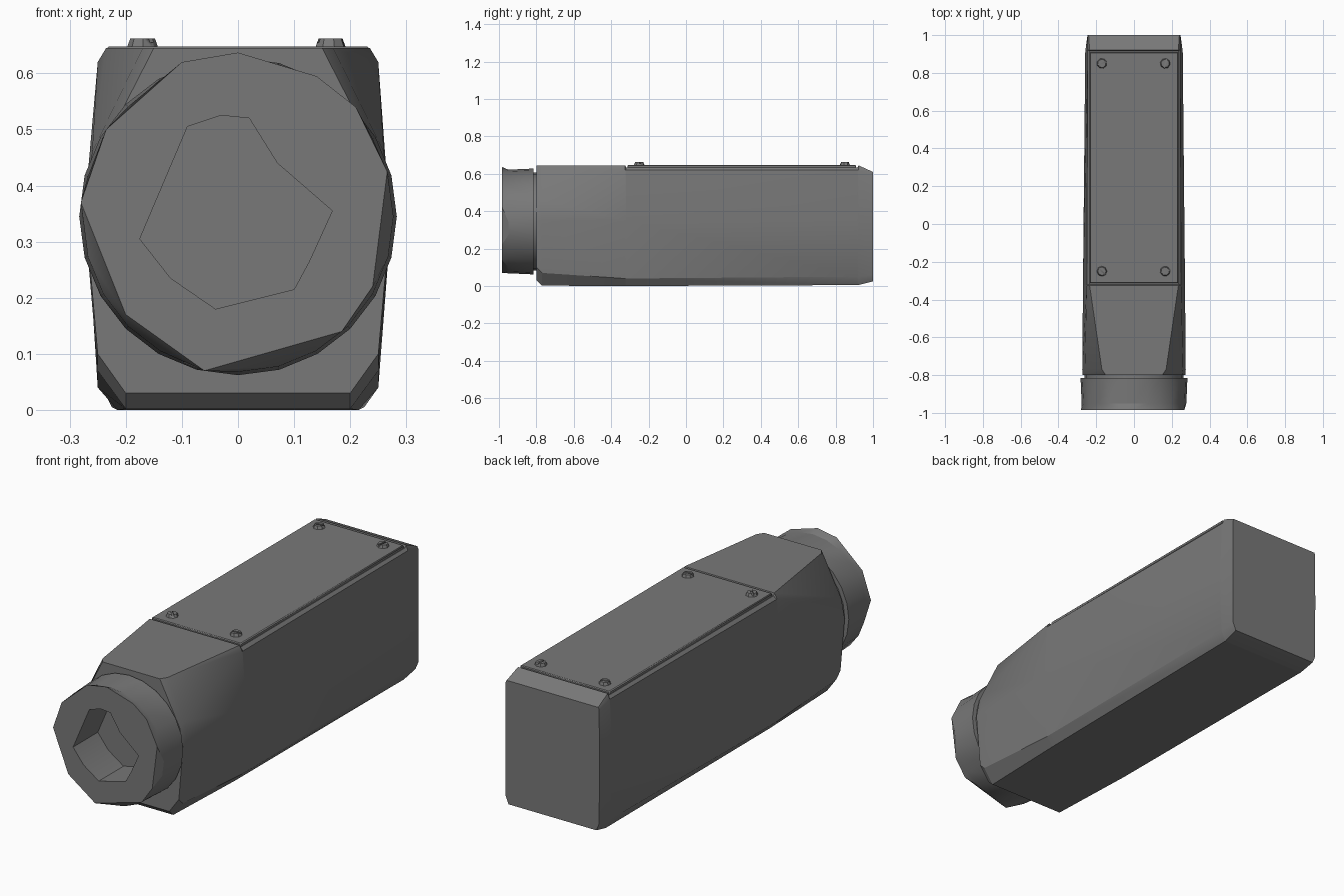
import bpy, bmesh, math
from mathutils import Matrix

cube = bpy.data.objects.get("Cube")
if cube:
    bpy.data.objects.remove(cube, do_unlink=True)

grey = bpy.data.materials.new("dark grey metal")
grey.use_nodes = True
colour = (0.19, 0.19, 0.19, 1)
grey.diffuse_color = colour
grey.node_tree.nodes["Principled BSDF"].inputs["Base Color"].default_value = colour


def finish(name, bm, angle=25):
    bmesh.ops.recalc_face_normals(bm, faces=bm.faces)
    mesh = bpy.data.meshes.new(name)
    bm.to_mesh(mesh)
    bm.free()
    mesh.materials.append(grey)
    obj = bpy.data.objects.new(name, mesh)
    bpy.context.collection.objects.link(obj)
    bpy.ops.object.select_all(action="DESELECT")
    obj.select_set(True)
    bpy.context.view_layer.objects.active = obj
    bpy.ops.object.shade_smooth_by_angle(angle=math.radians(angle))
    return obj


def closed_loft(name, rings):
    """Skin a closed shell through (y, xz points) rings, last back to first."""
    bm = bmesh.new()
    loops = []
    for y, points in rings:
        verts = [bm.verts.new((x, y, z)) for x, z in points]
        loops.append([bm.edges.new((a, b)) for a, b in zip(verts, verts[1:] + verts[:1])])
    for a, b in zip(loops, loops[1:] + loops[:1]):
        bmesh.ops.bridge_loops(bm, edges=a + b)
    return finish(name, bm)


def section(top, shoulder, middle, hip, bottom):
    """Ten-sided symmetric cross-section from its right half."""
    half = [top, shoulder, middle, hip, bottom]
    return half + [(-x, z) for x, z in reversed(half)]


def circle(radius, count=24, z=0.345):
    return [(radius * math.cos(math.tau * i / count), z + radius * math.sin(math.tau * i / count))
            for i in range(count)]


# Faceted bore outlines, front and back
front_bore = [(-.09, .505), (-.03, .525), (.02, .52), (.07, .44), (.168, .355),
              (.127, .265), (.1, .215), (-.04, .18), (-.12, .235), (-.175, .305)]
back_bore = [(-.11, .44), (-.04, .49), (.01, .49), (.07, .44), (.168, .355),
             (.13, .265), (.03, .185), (-.03, .185), (-.12, .27), (-.15, .31)]

# Body: chamfered front, bowed sides, recessed lid seat, tapered back
nose = section((.15, .645), (.255, .44), (.272, .35), (.25, .1), (.2, .03))
belly = section((.17, .645), (.26, .46), (.274, .35), (.25, .07), (.2, .002))
lid_front = section((.235, .645), (.25, .62), (.27, .35), (.25, .04), (.215, 0))
seat_front = section((.235, .633), (.25, .62), (.27, .35), (.25, .04), (.215, 0))
seat_back = section((.235, .633), (.245, .62), (.258, .35), (.247, .05), (.225, .005))
lid_back = section((.235, .645), (.245, .62), (.257, .35), (.247, .05), (.225, .005))
tail = section((.24, .61), (.245, .6), (.246, .35), (.245, .06), (.23, .025))
closed_loft("body", [(-.80, nose), (-.77, belly), (-.325, lid_front), (-.32, seat_front),
                     (.917, seat_back), (.922, lid_back), (1.0, tail),
                     (1.0, back_bore), (-.80, front_bore)])

# Neck filling the narrow gap behind the collar
closed_loft("neck", [(-.84, circle(.262)), (-.79, circle(.262)),
                     (-.79, front_bore), (-.84, front_bore)])

# Collar: round at the back, coarsely faceted at the front
collar_face = [(-.28, .37), (-.235, .5), (-.1, .62), (0, .637), (.14, .595), (.21, .54),
               (.266, .425), (.24, .22), (.185, .14), (-.06, .07), (-.2, .17)]
closed_loft("collar", [(-.985, collar_face), (-.95, circle(.277)), (-.815, circle(.283)),
                       (-.815, front_bore), (-.985, front_bore)])

# Lid plate
bm = bmesh.new()
bmesh.ops.create_cube(bm, size=1, matrix=Matrix.Translation((0, .298, .639))
                      @ Matrix.Diagonal((.468, 1.222, .018, 1)))
lid = finish("lid", bm)
bevel = lid.modifiers.new("bevel", "BEVEL")
bevel.width, bevel.segments = .004, 1

# Slotted lid screws
for end, y in (("front", -.25), ("back", .85)):
    for side, x in (("right", -.17), ("left", .165)):
        turn = Matrix.Translation((x, y, 0)) @ Matrix.Rotation(x * 3 + y, 4, "Z")
        bm = bmesh.new()
        bmesh.ops.create_cone(bm, cap_ends=True, segments=8, radius1=.03, radius2=.022,
                              depth=.022, matrix=turn @ Matrix.Translation((0, 0, .651)))
        screw = finish(f"{end}_{side}_screw", bm)
        bm = bmesh.new()
        bmesh.ops.create_cube(bm, size=1, matrix=turn @ Matrix.Translation((0, 0, .662))
                              @ Matrix.Diagonal((.1, .009, .014, 1)))
        cutter = finish(f"{end}_{side}_slot_cutter", bm)
        cutter.hide_render = True
        cutter.hide_set(True)
        slot = screw.modifiers.new("slot", "BOOLEAN")
        slot.object, slot.operation = cutter, "DIFFERENCE"
